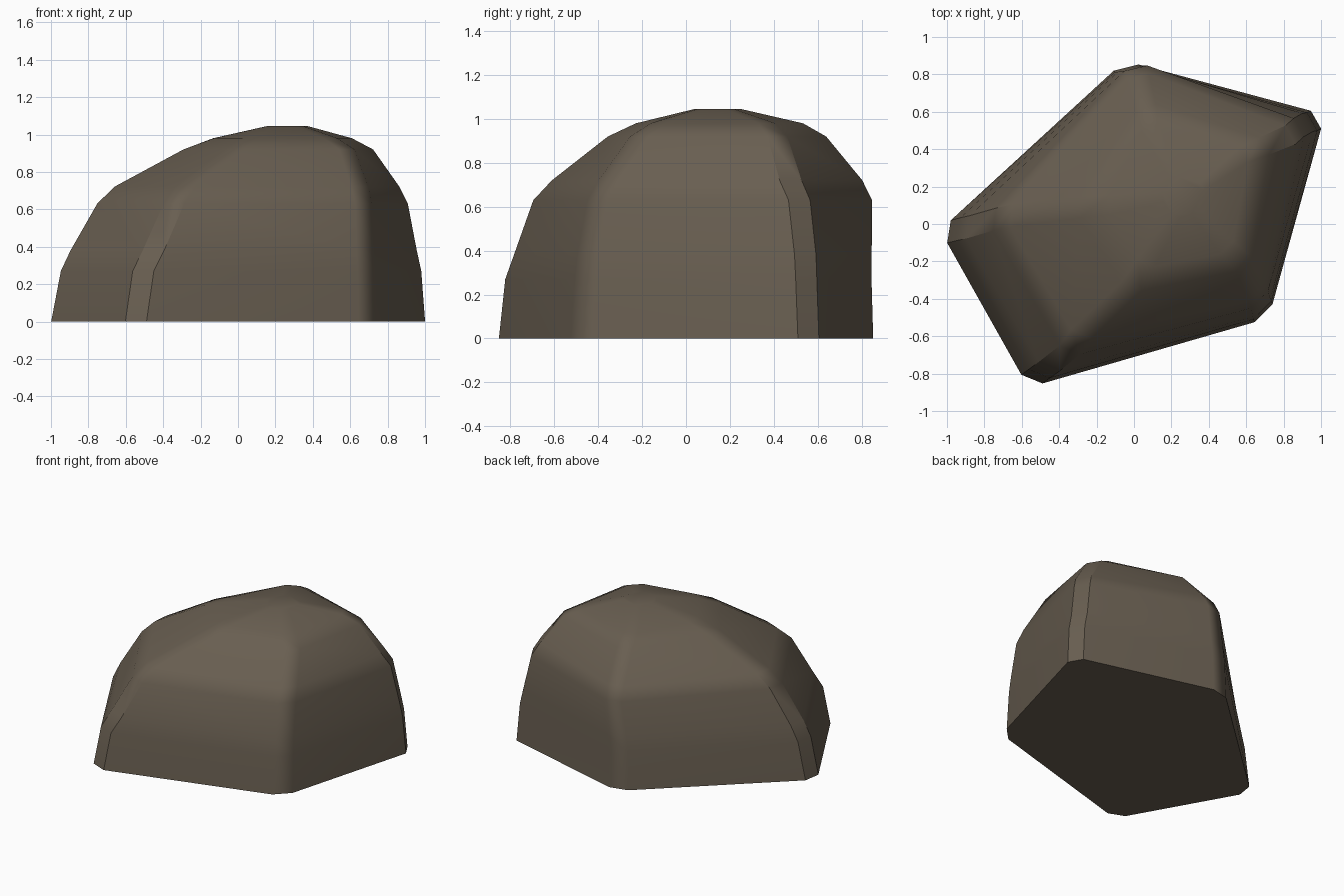
import bpy, bmesh, math
from mathutils import Vector

if "Cube" in bpy.data.objects:
    bpy.data.objects.remove(bpy.data.objects["Cube"])

# Each level: height, chamfer width, five sharp corners (left, back, right, front right, front left)
LEVELS = [
    (0.00, .078, [(-1.037, -.033), (-.05, .873), (1.021, .585), (.72, -.503), (-.564, -.874)]),
    (0.27, .078, [(-.985, -.02), (-.045, .866), (1.0, .575), (.715, -.487), (-.525, -.845)]),
    (0.38, .078, [(-.935, -.01), (-.03, .868), (.975, .57), (.71, -.475), (-.47, -.805)]),
    (0.63, .075, [(-.79, .03), (0, .873), (.925, .54), (.70, -.43), (-.36, -.715)]),
    (0.72, .075, [(-.70, .05), (.01, .83), (.88, .50), (.68, -.38), (-.30, -.63)]),
    (0.92, .07, [(-.33, .09), (.05, .66), (.735, .44), (.61, -.24), (-.03, -.37)]),
    (0.98, .06, [(-.16, .10), (.07, .55), (.62, .39), (.52, -.15), (.05, -.24)]),
    (1.045, .03, [(.14, .14), (.21, .26), (.38, .21), (.34, .06), (.22, .03)]),
]


def chamfered(corners, width):
    """Cut every corner of the pentagon into two points."""
    pts = [Vector(c) for c in corners]
    ring = []
    for i, p in enumerate(pts):
        for q in (pts[i - 1], pts[(i + 1) % len(pts)]):
            ring.append(p + (q - p).normalized() * width)
    return ring


# Rock body: skin the chamfered rings together and cap both ends
bm = bmesh.new()
rings = [[bm.verts.new((p.x, p.y, z)) for p in chamfered(c, w)] for z, w, c in LEVELS]
for low, high in zip(rings, rings[1:]):
    for i in range(len(low)):
        j = (i + 1) % len(low)
        bm.faces.new((low[i], low[j], high[j], high[i]))
bm.faces.new(rings[0])
bm.faces.new(rings[-1])
bmesh.ops.recalc_face_normals(bm, faces=bm.faces)
mesh = bpy.data.meshes.new("rock")
bm.to_mesh(mesh)
bm.free()

rock = bpy.data.objects.new("rock", mesh)
bpy.context.collection.objects.link(rock)
stone = bpy.data.materials.new("brown stone")
stone.diffuse_color = (0.14, 0.113, 0.082, 1)
stone.use_nodes = True
stone.node_tree.nodes["Principled BSDF"].inputs["Base Color"].default_value = stone.diffuse_color
mesh.materials.append(stone)

# Soft chamfers between broad flat sides
bpy.context.view_layer.objects.active = rock
rock.select_set(True)
bpy.ops.object.shade_smooth_by_angle(angle=math.radians(32))
weighted = rock.modifiers.new("weighted normals", 'WEIGHTED_NORMAL')
weighted.keep_sharp = True
